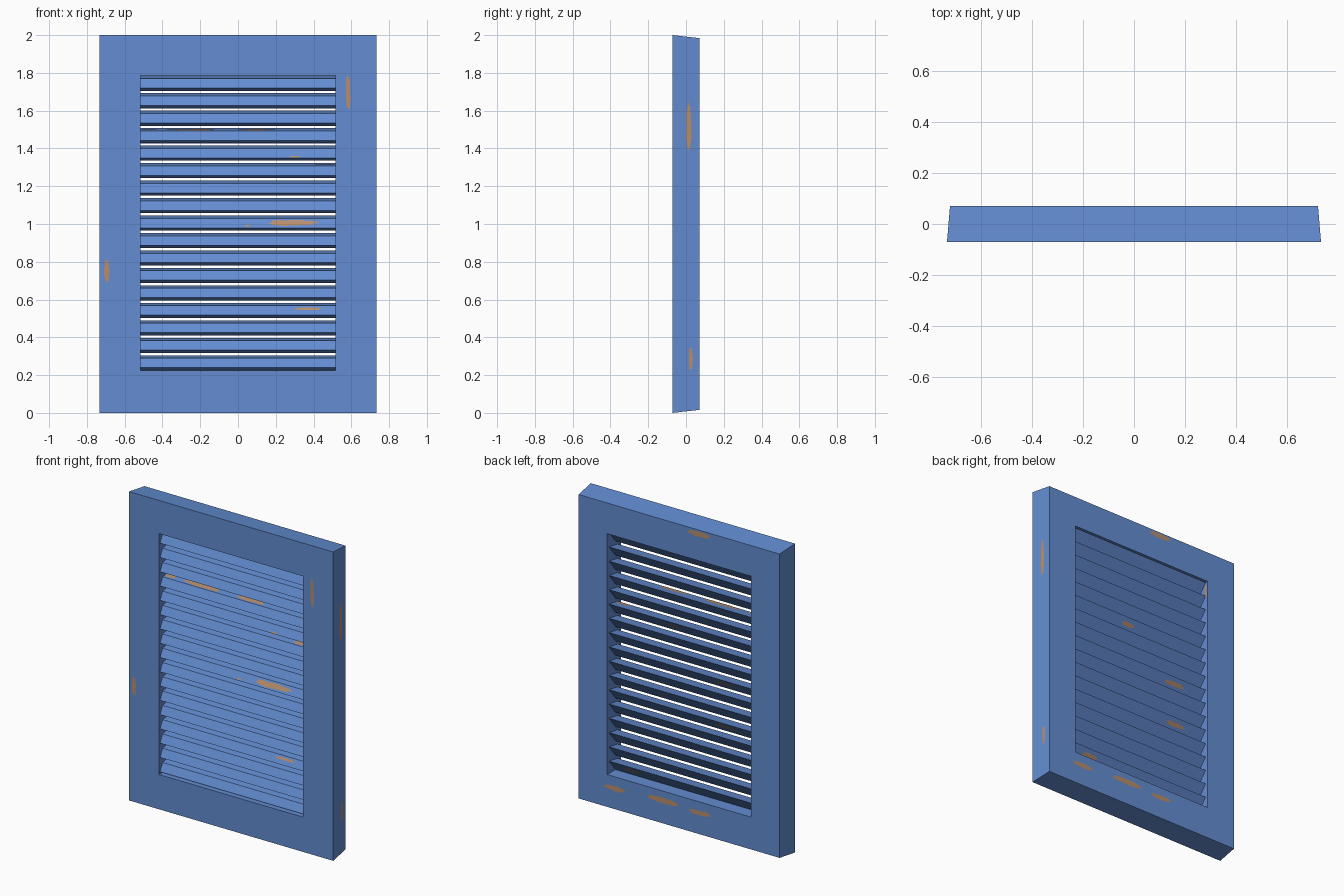
import bpy, bmesh, math, random
from mathutils import Vector

random.seed(4)
cube = bpy.data.objects.get("Cube")
if cube:
    bpy.data.objects.remove(cube)


def material(name, rgb):
    m = bpy.data.materials.new(name)
    m.use_nodes = True
    m.diffuse_color = (*rgb, 1)
    m.node_tree.nodes["Principled BSDF"].inputs["Base Color"].default_value = (*rgb, 1)
    return m


blue = material("blue_paint", (0.125, 0.265, 0.64))
wood = material("bare_wood", (0.48, 0.27, 0.15))


def finish(name, bm, mat, fix_normals=True):
    if fix_normals:
        bmesh.ops.recalc_face_normals(bm, faces=bm.faces)
    mesh = bpy.data.meshes.new(name)
    bm.to_mesh(mesh)
    bm.free()
    mesh.materials.append(mat)
    ob = bpy.data.objects.new(name, mesh)
    bpy.context.collection.objects.link(ob)
    return ob


FRONT, BACK = -0.071, 0.071
HALF, LOW, HIGH = 0.515, 0.225, 1.785


# Frame: four rectangular rings joined in a loop, narrower at the back
def ring(bm, half, low, high, y):
    return [bm.verts.new((x, y, z)) for x, z in
            ((-half, low), (half, low), (half, high), (-half, high))]


bm = bmesh.new()
rings = [ring(bm, 0.732, 0, 2, FRONT), ring(bm, 0.72, 0.016, 1.984, BACK),
         ring(bm, HALF, LOW, HIGH, BACK), ring(bm, HALF, LOW, HIGH, FRONT)]
for a, b in zip(rings, rings[1:] + rings[:1]):
    for i in range(4):
        j = (i + 1) % 4
        bm.faces.new((a[i], a[j], b[j], b[i]))
finish("frame", bm, blue)

# Slats: one wedge-shaped profile (y, z) repeated up the opening
COUNT = 17
PITCH = (HIGH - 0.08 - LOW) / (COUNT - 1)
LIP, KNEE, REAR, HEEL = (-0.062, 0.015), (-0.036, 0.065), (0.052, 0.08), (-0.014, 0)
PROFILE = (LIP, KNEE, REAR, HEEL)

for n in range(COUNT):
    bm = bmesh.new()
    base = LOW + n * PITCH
    ends = [[bm.verts.new((x, y, base + z)) for y, z in PROFILE] for x in (-HALF, HALF)]
    for end in ends:
        bm.faces.new(end)
    for i in range(4):
        j = (i + 1) % 4
        bm.faces.new((ends[0][i], ends[0][j], ends[1][j], ends[1][i]))
    finish(f"slat_{n + 1}", bm, blue)

# Worn patches: thin ragged plates lying on the surfaces
worn = bmesh.new()


def patch(centre, u, v, length, width):
    u, v = Vector(u).normalized(), Vector(v).normalized()
    origin = Vector(centre) + u.cross(v) * 0.0025
    steps = 18
    pts = []
    for k in range(steps):
        a = math.tau * k / steps
        r = random.uniform(0.8, 1.05)
        cx = math.copysign(abs(math.cos(a)) ** 0.7, math.cos(a))
        pts.append(worn.verts.new(origin + u * cx * length / 2 * r
                                  + v * math.sin(a) * width / 2 * r))
    worn.faces.new(pts)


def slat_patch(n, start, end, t, x, length, width):
    s, e = (Vector((0, *p)) for p in (start, end))
    centre = s.lerp(e, t) + Vector((x, 0, LOW + n * PITCH))
    patch(centre, (1, 0, 0), e - s, length, width)


X, Z = Vector((1, 0, 0)), Vector((0, 0, 1))

# Patches on the frame front
patch((0.583, FRONT, 1.695), X, Z, 0.025, 0.2)
patch((-0.695, FRONT, 0.75), X, Z, 0.03, 0.12)

# Patches on the frame back
for x, z, length in ((-0.14, 1.958, 0.17), (0.46, 0.15, 0.16),
                     (0.11, 0.165, 0.25), (-0.15, 0.155, 0.17)):
    patch((x, BACK, z), -X, Z, length, 0.035)

# Patches on the left outer side, which leans slightly
lean = Vector((-0.012, BACK - FRONT, 0))
for y, z, width, height in ((0.015, 1.51, 0.03, 0.27), (0.025, 0.29, 0.022, 0.13)):
    x = 0.732 - 0.012 * (y - FRONT) / (BACK - FRONT)
    patch((x, y, z), lean, Z, width, height)

# Patch on the inner side of the opening
patch((-HALF, 0.055, 1.72), (0, 1, 0), Z, 0.02, 0.09)

# Patches on the slat fronts and tops
slat_patch(8, LIP, KNEE, 0.5, 0.285, 0.27, 0.036)
slat_patch(8, LIP, KNEE, 0.2, 0.05, 0.03, 0.012)
slat_patch(3, LIP, KNEE, 0.65, 0.37, 0.15, 0.018)
slat_patch(12, LIP, KNEE, 0.1, 0.3, 0.06, 0.01)
slat_patch(13, KNEE, REAR, 0.25, -0.25, 0.27, 0.04)
slat_patch(13, KNEE, REAR, 0.25, -0.47, 0.08, 0.03)
slat_patch(13, KNEE, REAR, 0.25, 0.1, 0.2, 0.04)
slat_patch(11, KNEE, REAR, 0.25, 0.46, 0.1, 0.03)

# Patches on the slat undersides
for n, x, length in ((8, -0.29, 0.15), (5, -0.3, 0.14), (11, 0.07, 0.1), (0, 0.37, 0.12)):
    slat_patch(n, REAR, HEEL, 0.4, x, length, 0.03)


def outward(face):
    return face.normal


worn.normal_update()
# Slat patches run along each profile edge, so turn any that face inward
for f in worn.faces:
    c = f.calc_center_median()
    if c.y < FRONT and f.normal.y > 0 or c.y > BACK and f.normal.y < 0:
        f.normal_flip()
finish("worn_patches", worn, wood, fix_normals=False)
